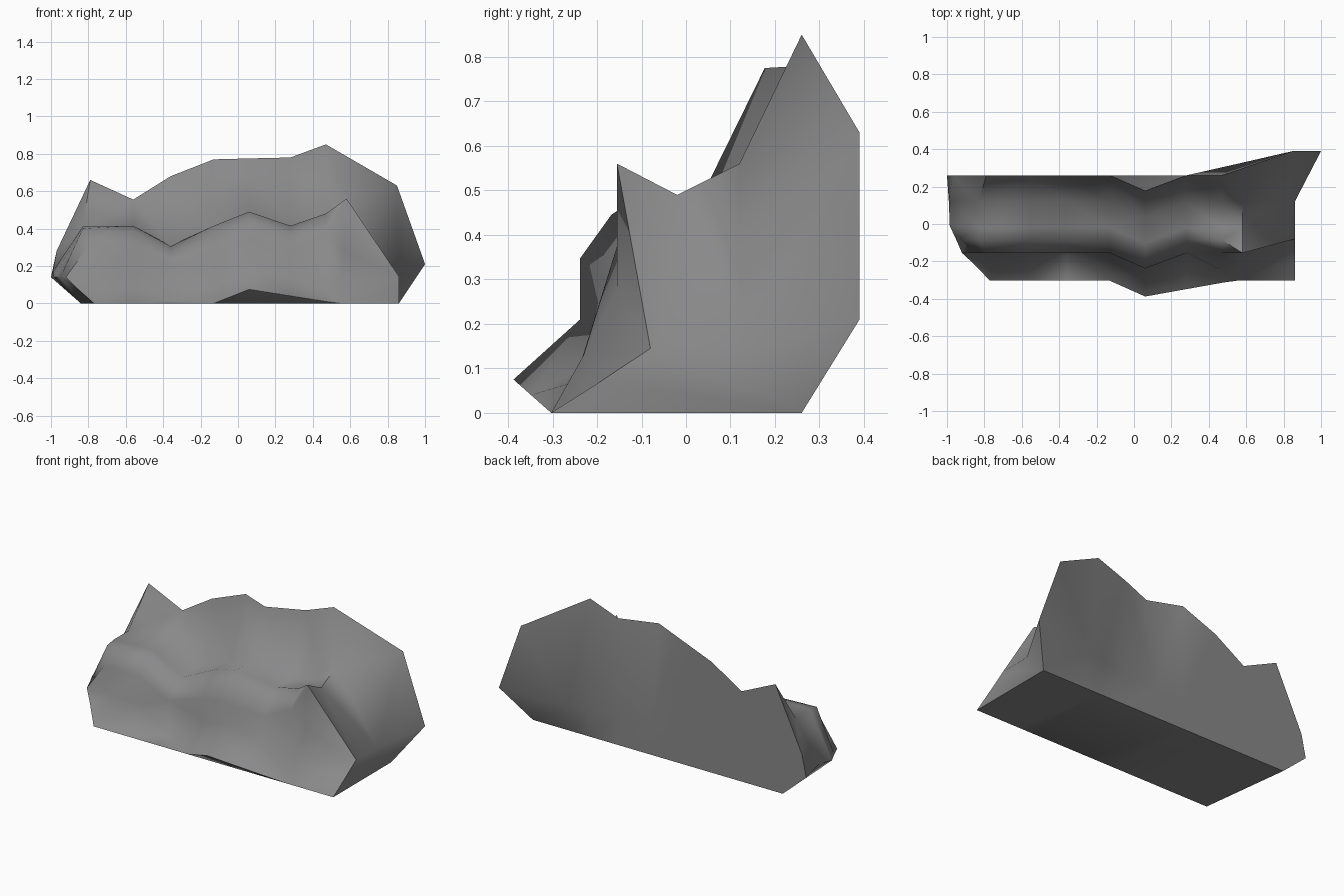
import bpy, bmesh, math

cube = bpy.data.objects.get("Cube")
if cube:
    bpy.data.objects.remove(cube)

# One flat stone colour
stone = bpy.data.materials.new("grey_stone")
stone.use_nodes = True
colour = (0.25, 0.25, 0.255, 1)
stone.diffuse_color = colour
stone.node_tree.nodes["Principled BSDF"].inputs["Base Color"].default_value = colour


def section(x, ridge, back, crest, lip, mid, push=0, lift=0, ridge_dx=0, toe_dx=0,
            back_y=0.26, lip_y=-0.085, foot_y=-0.155):
    """Closed outline of the ledge at one station, from the back foot over the top."""
    toe_x = x + toe_dx
    return [
        (x, 0.26, 0), (x, back_y, 0.18),                 # back wall
        (x + ridge_dx, 0.26 - push, ridge),              # ridge
        (x, 0.12 - push, back),                          # back of the ledge
        (x, -0.02 - push, crest),                        # ledge crest
        (x, lip_y - push, lip),                          # front lip
        (x + toe_dx / 2, -0.155 - push, lip * 0.78 if lip < 0.5 else 0.28),  # brow
        (toe_x, foot_y - push, mid),                     # foot of the front wall
        (toe_x, -0.303 - 1.13 * lift, lift), (toe_x, -0.303, 0),  # front toe and sole
    ]


# Tapered ends
left_end = [(-0.84, 0.26, 0), (-1, 0.26, 0.14), (-0.97, 0.26, 0.28),
            (-0.99, 0.12, 0.17), (-0.985, -0.01, 0.14), (-0.95, -0.085, 0.14),
            (-0.92, -0.155, 0.14), (-0.86, -0.21, 0.08),
            (-0.77, -0.303, 0), (-0.77, -0.303, 0)]
right_end = [(0.86, 0.26, 0), (1, 0.39, 0.21), (0.85, 0.39, 0.63),
             (0.86, 0.12, 0.145), (0.86, -0.07, 0.143), (0.86, -0.08, 0.145),
             (0.86, -0.08, 0.145), (0.86, -0.19, 0.072),
             (0.86, -0.303, 0), (0.86, -0.303, 0)]

sections = [
    left_end,
    section(-0.83, 0.66, 0.41, 0.41, 0.40, 0.14, ridge_dx=0.04, toe_dx=0.065),
    section(-0.56, 0.555, 0.415, 0.415, 0.39, 0.135),
    section(-0.36, 0.68, 0.31, 0.305, 0.27, 0.01),
    section(-0.13, 0.77, 0.415, 0.415, 0.37, 0.14),
    section(0.06, 0.775, 0.49, 0.49, 0.445, 0.21, push=0.083, lift=0.075),
    section(0.28, 0.78, 0.415, 0.415, 0.37, 0.13, lift=0.04, foot_y=-0.175),
    section(0.47, 0.85, 0.48, 0.46, 0.48, 0.07, lift=0.01, back_y=0.303, foot_y=-0.25),
    section(0.58, 0.85, 0.56, 0.49, 0.56, 0.13, ridge_dx=-0.11, toe_dx=-0.03,
            back_y=0.328, lip_y=-0.155, foot_y=-0.23),
    right_end,
]

# Skin the sections
bm = bmesh.new()
rings = [[bm.verts.new(p) for p in s] for s in sections]
count = len(left_end)
for a, b in zip(rings, rings[1:]):
    for i in range(count):
        j = (i + 1) % count
        bm.faces.new((a[i], a[j], b[j], b[i]))

# Close both ends
for ring in (rings[0], rings[-1]):
    bm.faces.new((ring[2], ring[3], ring[1]))
    bm.faces.new((ring[1], ring[3], ring[0]))
    bm.faces.new([ring[0]] + ring[3:])

bmesh.ops.remove_doubles(bm, verts=bm.verts, dist=0.0005)
bmesh.ops.triangulate(bm, faces=bm.faces)
bmesh.ops.recalc_face_normals(bm, faces=bm.faces)

mesh = bpy.data.meshes.new("rock_ledge")
bm.to_mesh(mesh)
bm.free()
mesh.materials.append(stone)
rock = bpy.data.objects.new("rock_ledge", mesh)
bpy.context.collection.objects.link(rock)

# Soft shading with hard outer edges
bpy.ops.object.select_all(action="DESELECT")
rock.select_set(True)
bpy.context.view_layer.objects.active = rock
bpy.ops.object.shade_smooth_by_angle(angle=math.radians(65))
